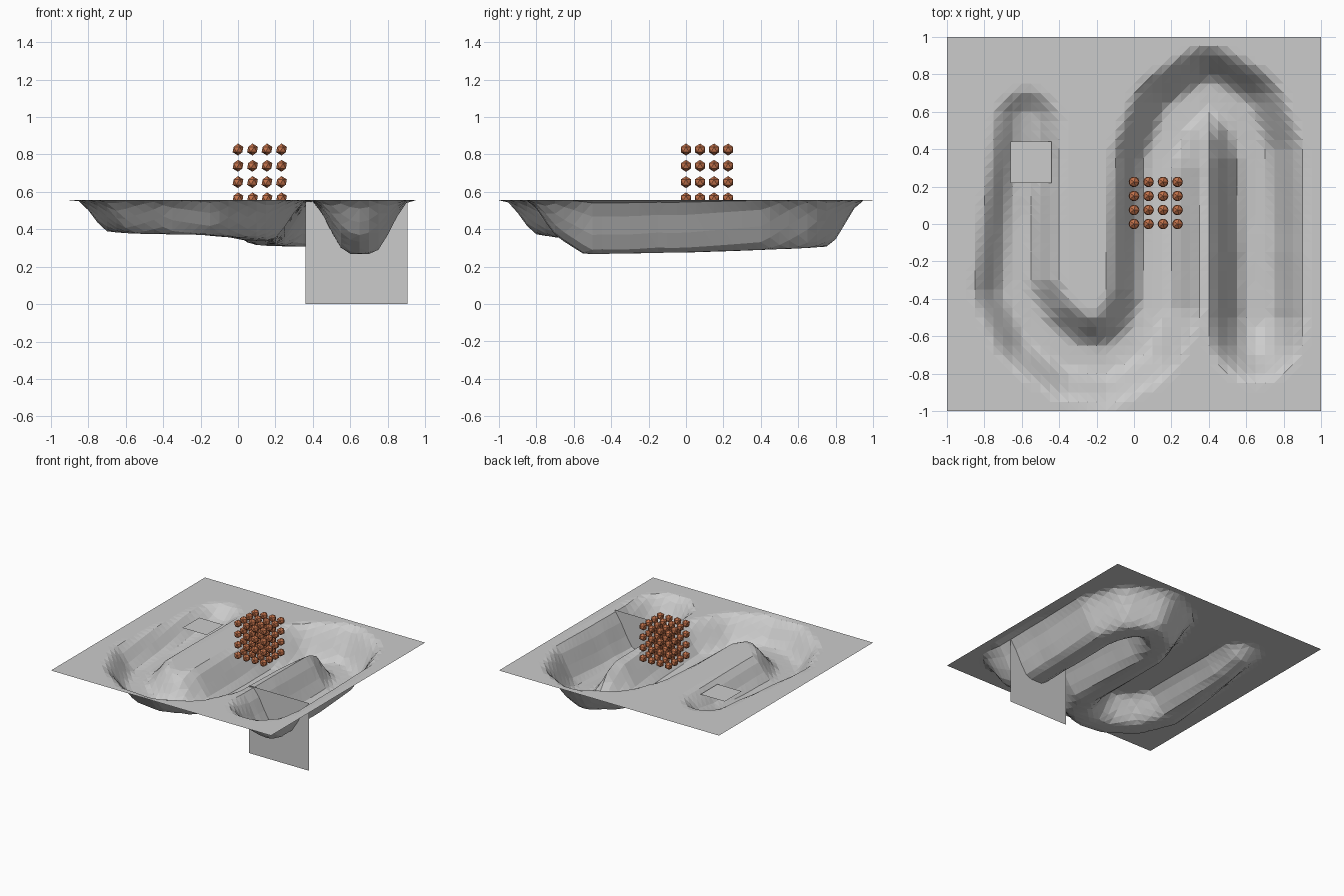
import bpy, bmesh
from mathutils import Vector, Matrix

if "Cube" in bpy.data.objects:
    bpy.data.objects.remove(bpy.data.objects["Cube"])

TOP = 0.555      # level of the flat ground
CELLS = 40       # terrain grid resolution


def new_object(name, bm):
    mesh = bpy.data.meshes.new(name)
    bm.to_mesh(mesh)
    bm.free()
    obj = bpy.data.objects.new(name, mesh)
    bpy.context.collection.objects.link(obj)
    return obj


def quad(name, corners):
    bm = bmesh.new()
    bm.faces.new([bm.verts.new(c) for c in corners])
    return new_object(name, bm)


# Winding channel: x, y, half width, depth
PATH = [
    (-0.57, 0.54, 0.19, 0.09), (-0.58, 0.35, 0.20, 0.13),
    (-0.61, 0.00, 0.22, 0.155), (-0.63, -0.35, 0.24, 0.17),
    (-0.52, -0.58, 0.25, 0.178), (-0.33, -0.71, 0.25, 0.182),
    (-0.15, -0.73, 0.25, 0.185), (0.02, -0.63, 0.26, 0.20),
    (0.11, -0.42, 0.27, 0.218), (0.12, 0.00, 0.27, 0.228),
    (0.14, 0.35, 0.27, 0.238), (0.23, 0.58, 0.27, 0.245),
    (0.40, 0.69, 0.265, 0.248), (0.56, 0.60, 0.27, 0.255),
    (0.64, 0.38, 0.27, 0.265), (0.65, 0.00, 0.275, 0.278),
    (0.655, -0.48, 0.275, 0.287), (0.65, -0.60, 0.26, 0.21),
]


def sample_path(steps=8):
    pts = [Vector(p) for p in PATH]
    out = []
    for a, b in zip(pts, pts[1:]):
        out += [a.lerp(b, i / steps) for i in range(steps)]
    return out + [pts[-1]]


SAMPLES = sample_path()


def carve(x, y):
    """Depth of the channel under a point: flat floor, eased walls."""
    best = 0.0
    for px, py, w, depth in SAMPLES:
        t = ((x - px) ** 2 + (y - py) ** 2) ** 0.5 / w
        if t < 1:
            s = max(0.0, (t - 0.22) / 0.78)
            best = max(best, depth * (1 - s * s * (3 - 2 * s)))
    return best


# Terrain sheet with the carved channel
bm = bmesh.new()
bmesh.ops.create_grid(bm, x_segments=CELLS, y_segments=CELLS, size=1)
for v in bm.verts:
    v.co.z = TOP - carve(v.co.x, v.co.y)
bmesh.ops.triangulate(bm, faces=bm.faces[:])
new_object("terrain", bm)

# Upright gate across the lower end of the channel
quad("gate", [(0.36, -0.37, 0), (0.905, -0.37, 0),
              (0.905, -0.37, TOP), (0.36, -0.37, TOP)])

# Small square over the head of the channel
quad("inlet", [(-0.66, 0.22, 0.53), (-0.44, 0.22, 0.53),
               (-0.44, 0.44, 0.53), (-0.66, 0.44, 0.53)])

# Block of 4 x 4 x 4 low-poly balls
bm = bmesh.new()
for i in range(4):
    for j in range(4):
        for k in range(4):
            pos = Vector((0.0775 * i, 0.075 * j, 0.565 + 0.087 * k))
            bmesh.ops.create_icosphere(bm, subdivisions=1, radius=0.032,
                                       matrix=Matrix.Translation(pos))
balls = new_object("balls", bm)
mat = bpy.data.materials.new("terracotta")
mat.diffuse_color = (0.55, 0.17, 0.07, 1)
mat.use_nodes = True
mat.node_tree.nodes["Principled BSDF"].inputs["Base Color"].default_value = mat.diffuse_color
balls.data.materials.append(mat)
